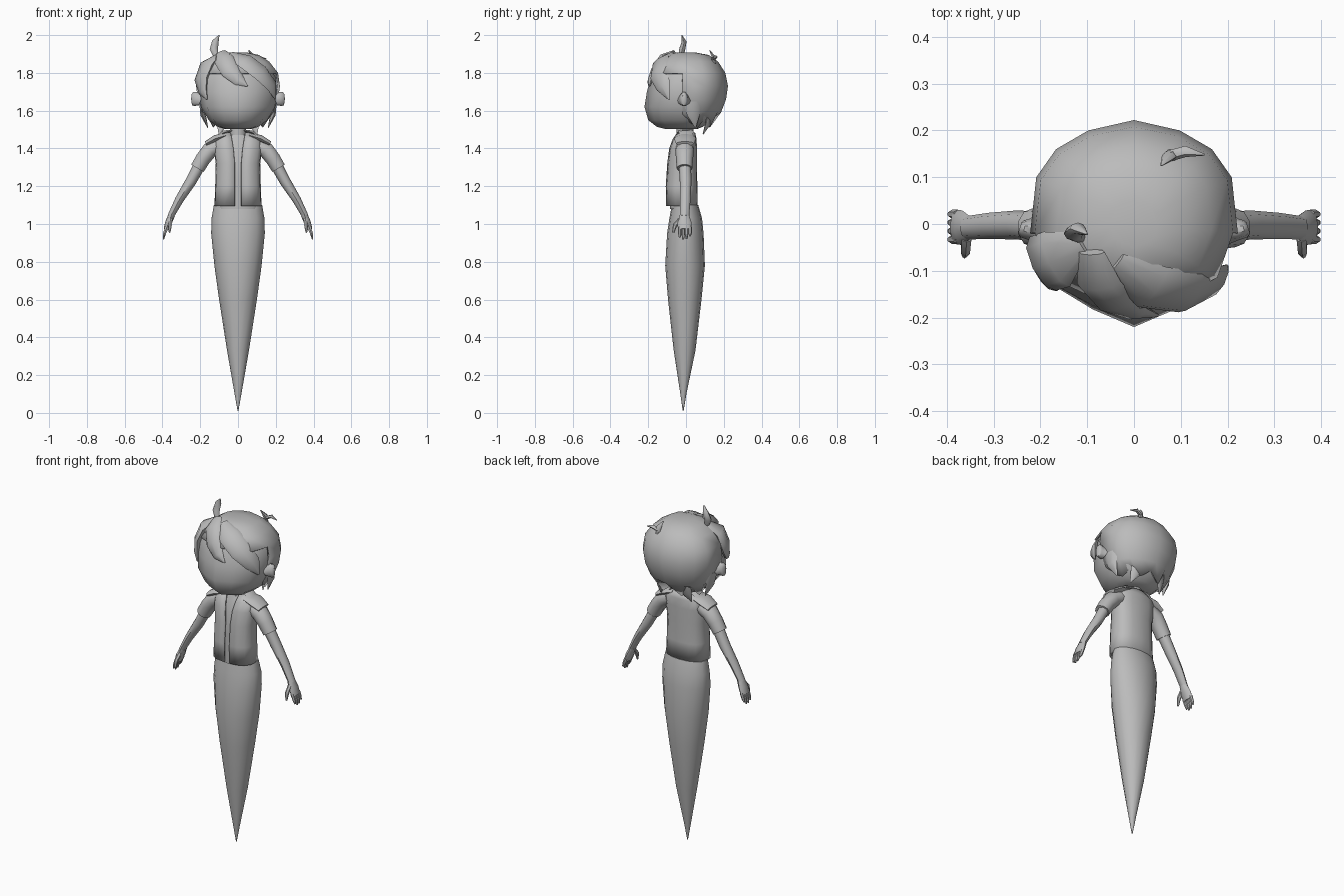
import bpy, bmesh, math
from mathutils import Vector

grey = bpy.data.materials.new("plain grey")
grey.diffuse_color = (0.5, 0.5, 0.5, 1)
HEAD = Vector((0, 0, 1.70))


def finish(name, bm, angle=40, thick=0):
    bmesh.ops.recalc_face_normals(bm, faces=bm.faces)
    me = bpy.data.meshes.new(name)
    bm.to_mesh(me)
    bm.free()
    ob = bpy.data.objects.new(name, me)
    bpy.context.collection.objects.link(ob)
    me.materials.append(grey)
    if thick:
        mod = ob.modifiers.new("thickness", 'SOLIDIFY')
        mod.thickness, mod.offset = thick, -1
    bpy.ops.object.select_all(action='DESELECT')
    ob.select_set(True)
    bpy.context.view_layer.objects.active = ob
    bpy.ops.object.shade_smooth_by_angle(angle=math.radians(angle))
    return ob


def skin(rows, closed=True, caps=True):
    """Joins rows of points into a surface."""
    bm = bmesh.new()
    vs = [[bm.verts.new(p) for p in r] for r in rows]
    n = len(rows[0])
    for a, b in zip(vs, vs[1:]):
        for i in range(n if closed else n - 1):
            j = (i + 1) % n
            bm.faces.new((a[i], a[j], b[j], b[i]))
    if caps:
        bm.faces.new(vs[0])
        bm.faces.new(vs[-1])
    return bm


def oval(z, hw, yf, yb, n=16, cx=0):
    c, d = (yf + yb) / 2, (yb - yf) / 2
    return [(cx + hw * math.sin(t), c - d * math.cos(t), z)
            for t in (2 * math.pi * i / n for i in range(n))]


def tube(name, path, n=8, side=None, angle=50):
    """Path of (point, half width, half depth); depth faces away from the head unless a side axis is given."""
    pts = [Vector(p[0]) for p in path]
    rows = []
    for i, (p, w, d) in enumerate(path):
        t = (pts[min(i + 1, len(pts) - 1)] - pts[max(i - 1, 0)]).normalized()
        u = Vector(side) if side else t.cross(pts[i] - HEAD)
        u = (u - t * u.dot(t)).normalized()
        v = t.cross(u)
        rows.append([pts[i] + u * w * math.cos(a) + v * d * math.sin(a)
                     for a in (2 * math.pi * k / n for k in range(n))])
    return finish(name, skin(rows), angle)


# Tapering lower body
finish("tail", skin([oval(*r) for r in [
    (0.01, 0.002, -0.017, -0.013), (0.10, 0.018, -0.03, 0.002),
    (0.33, 0.058, -0.065, 0.05), (0.60, 0.10, -0.095, 0.082),
    (0.78, 0.125, -0.11, 0.10), (0.95, 0.142, -0.10, 0.093),
    (1.03, 0.14, -0.088, 0.085), (1.10, 0.128, -0.075, 0.065)]]))

# Shirt and neck
finish("shirt", skin([oval(*r) for r in [
    (1.08, 0.115, -0.085, 0.05), (1.25, 0.11, -0.09, 0.045), (1.38, 0.11, -0.08, 0.045),
    (1.44, 0.09, -0.06, 0.04), (1.47, 0.055, -0.05, 0.04)]]))
finish("neck", skin([oval(1.44, 0.045, -0.05, 0.04, 10), oval(1.56, 0.045, -0.05, 0.04, 10)]))

# Open vest
rows = []
for z, hw, yf, yb, gap in [(1.095, 0.125, -0.107, 0.062, 0.018), (1.20, 0.121, -0.108, 0.06, 0.018),
                           (1.32, 0.118, -0.10, 0.058, 0.018), (1.40, 0.128, -0.09, 0.058, 0.025),
                           (1.45, 0.125, -0.072, 0.056, 0.033), (1.485, 0.062, -0.056, 0.048, 0.04)]:
    a0, row = math.asin(gap / hw), []
    for i in range(17):
        t = a0 + (2 * math.pi - 2 * a0) * i / 16
        s, c = math.sin(t), math.cos(t)
        row.append((hw * math.copysign(abs(s) ** 0.8, s) if 0 < i < 16 else hw * s,
                    (yf + yb) / 2 - (yb - yf) / 2 * math.copysign(abs(c) ** 0.8, c), z))
    rows.append(row)
finish("vest", skin(rows, False, False), 40, 0.01)

# Arms, sleeves, hands, ears and the hair beside the neck
for s, tag in ((-1, "right"), (1, "left")):
    Y = (0, 1, 0)
    tube(tag + "_vest_shoulder", [((s * 0.06, -0.005, 1.47), 0.05, 0.014), ((s * 0.12, -0.005, 1.452), 0.058, 0.02),
                                  ((s * 0.17, -0.005, 1.425), 0.048, 0.014)], 10, Y)
    tube(tag + "_sleeve", [((s * 0.10, -0.005, 1.415), 0.045, 0.04), ((s * 0.15, -0.007, 1.39), 0.05, 0.045),
                           ((s * 0.185, -0.008, 1.345), 0.045, 0.042),
                           ((s * 0.215, -0.008, 1.295), 0.042, 0.04)], 10, Y)
    tube(tag + "_arm", [((s * 0.19, -0.007, 1.335), 0.033, 0.032), ((s * 0.25, -0.002, 1.225), 0.031, 0.029),
                        ((s * 0.31, -0.004, 1.13), 0.028, 0.023),
                        ((s * 0.357, -0.008, 1.04), 0.025, 0.017)], 8, Y)
    tube(tag + "_palm", [((s * 0.35, -0.008, 1.05), 0.024, 0.018), ((s * 0.367, -0.008, 1.01), 0.037, 0.018),
                         ((s * 0.38, -0.006, 0.972), 0.037, 0.014)], 8, Y)
    for k in range(4):
        y = -0.033 + 0.018 * k
        drop = (0.012, 0, 0.003, 0.018)[k]
        tube(f"{tag}_finger_{k + 1}", [((s * 0.376, y, 0.985), 0.0095, 0.011), ((s * 0.389, y, 0.95), 0.0095, 0.009),
                                       ((s * 0.395, y, 0.918 + drop), 0.005, 0.004)], 6, Y)
    tube(tag + "_thumb", [((s * 0.358, -0.03, 1.025), 0.012, 0.012), ((s * 0.36, -0.058, 0.995), 0.012, 0.011),
                          ((s * 0.362, -0.068, 0.955), 0.006, 0.005)], 6, Y)
    # Ear: a tilted flat disc with a raised rim
    ear = [((s * 0.20, -0.01, 1.655), 0.035, 0.03), ((s * 0.225, -0.012, 1.662), 0.022, 0.04),
           ((s * 0.238, -0.01, 1.664), 0.019, 0.038), ((s * 0.244, -0.008, 1.664), 0.012, 0.026)]
    tube(tag + "_ear", ear, 10, Y)
    # Pointed hair below the ear and at the nape
    tube(tag + "_side_lock", [((s * 0.192, 0.035, 1.65), 0.045, 0.012), ((s * 0.185, 0.04, 1.58), 0.035, 0.014),
                              ((s * 0.16, 0.05, 1.51), 0.003, 0.002)], 6)
    tube(tag + "_nape_lock", [((s * 0.075, 0.13, 1.58), 0.04, 0.012), ((s * 0.085, 0.115, 1.53), 0.03, 0.012),
                              ((s * 0.10, 0.09, 1.475), 0.003, 0.002)], 6)
    tube(tag + "_collar", [((s * 0.03, 0.0, 1.495), 0.04, 0.006), ((s * 0.075, 0.0, 1.485), 0.04, 0.012),
                           ((s * 0.12, 0.0, 1.45), 0.025, 0.006)], 6, Y)

# Head: ring shape with a slightly pointed front
HALF = [(0, -1), (0.45, -0.83), (0.84, -0.62), (1, -0.1), (0.94, 0.45), (0.75, 0.72), (0.44, 0.9), (0, 1)]
UNIT = HALF + [(-x, y) for x, y in HALF[-2:0:-1]]


def head_ring(z, hw, yf, yb):
    return [(x * hw, (yb if y > 0 else -yf) * y, z) for x, y in UNIT]


finish("head", skin([head_ring(*r) for r in [
    (1.503, 0.07, -0.11, 0.06), (1.515, 0.11, -0.155, 0.09), (1.55, 0.155, -0.20, 0.13),
    (1.62, 0.195, -0.22, 0.17), (1.70, 0.206, -0.207, 0.19), (1.78, 0.198, -0.185, 0.19),
    (1.84, 0.16, -0.15, 0.15), (1.89, 0.08, -0.07, 0.08)]]), 50)

# Hair cap with a jagged lower edge, cut away over the face
rings = [head_ring(*r) for r in [
    (1.908, 0.05, -0.05, 0.05), (1.895, 0.11, -0.10, 0.12), (1.86, 0.165, -0.145, 0.17),
    (1.80, 0.212, -0.185, 0.208), (1.73, 0.222, -0.205, 0.222), (1.66, 0.212, -0.20, 0.212),
    (1.59, 0.185, -0.19, 0.185), (1.53, 0.14, -0.16, 0.14)]]
rings[-1] = [(x, y, z + (0.03 if i % 2 else -0.02)) for i, (x, y, z) in enumerate(rings[-1])]
bm = skin(rings, True, False)
bm.faces.new(bm.verts[:14] if not bm.verts.ensure_lookup_table() else [])
cut = [f for f in bm.faces if (c := f.calc_center_median()).y < (-0.04 if c.z > 1.62 else 0.0) and c.z < 1.80]
bmesh.ops.delete(bm, geom=cut, context='FACES')
finish("hair_cap", bm, 50, 0.012)

# Swept fringe and loose tufts
tube("fringe_right", [((-0.11, -0.04, 1.89), 0.025, 0.01), ((-0.165, -0.075, 1.845), 0.065, 0.025),
                      ((-0.195, -0.085, 1.765), 0.065, 0.024), ((-0.185, -0.115, 1.70), 0.035, 0.016),
                      ((-0.165, -0.14, 1.66), 0.004, 0.004)])
tube("fringe_middle", [((-0.09, -0.06, 1.905), 0.03, 0.012), ((-0.075, -0.125, 1.87), 0.052, 0.024),
                       ((-0.04, -0.165, 1.81), 0.05, 0.022), ((0.005, -0.188, 1.76), 0.032, 0.015),
                       ((0.05, -0.195, 1.73), 0.004, 0.004)])
tube("fringe_left", [((-0.04, -0.085, 1.895), 0.03, 0.012), ((0.04, -0.135, 1.86), 0.06, 0.022),
                     ((0.12, -0.145, 1.80), 0.06, 0.02), ((0.18, -0.12, 1.73), 0.045, 0.016),
                     ((0.198, -0.09, 1.66), 0.004, 0.004)])
tube("crown_tuft", [((-0.115, -0.03, 1.88), 0.012, 0.012), ((-0.128, -0.02, 1.925), 0.022, 0.016),
                    ((-0.12, -0.01, 1.965), 0.018, 0.013), ((-0.10, -0.022, 2.0), 0.002, 0.002)], 8, (1, 0, 0))
tube("back_tuft", [((0.08, 0.15, 1.85), 0.012, 0.01), ((0.075, 0.145, 1.885), 0.016, 0.011),
                   ((0.058, 0.125, 1.92), 0.002, 0.002)], 6, (1, 0, 0))
tube("back_tuft_tip", [((0.075, 0.145, 1.87), 0.012, 0.01), ((0.11, 0.155, 1.885), 0.012, 0.009),
                       ((0.15, 0.148, 1.875), 0.002, 0.002)], 6, (0, 1, 0))
